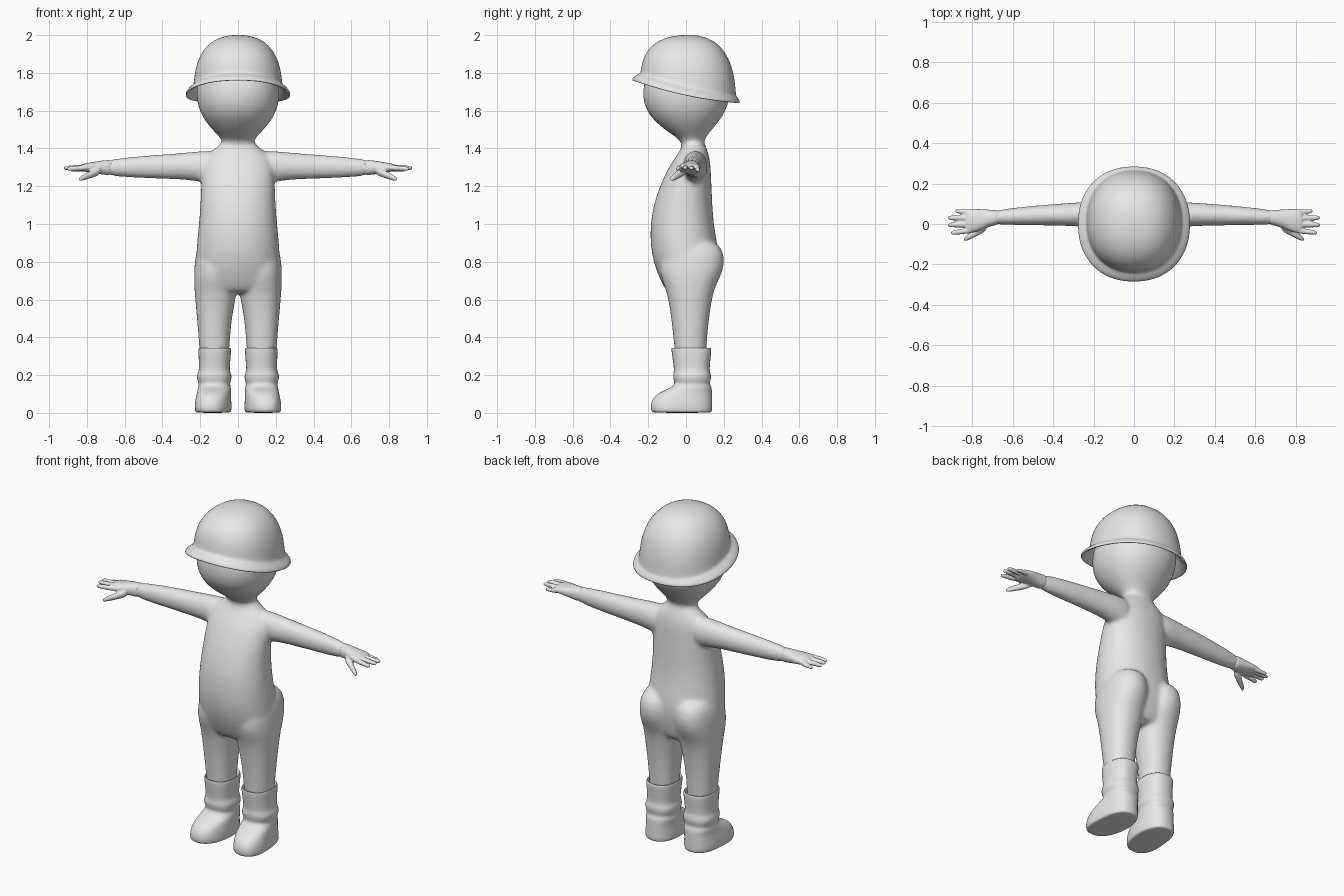
import bpy, bmesh, math

grey = bpy.data.materials.new("plain_grey")
grey.diffuse_color = (0.8, 0.8, 0.8, 1)


def loft(bm, axis, rings, side=1, n=24, p=2.25):
    """Closed skin over rings (position, a0, a1, b0, b1) along the z or x axis."""
    loops = []
    for s, a0, a1, b0, b1 in rings:
        loop = []
        for i in range(n):
            t = 2 * math.pi * i / n
            c, d = math.cos(t), math.sin(t)
            u = math.copysign(abs(c) ** (2 / p), c)
            v = math.copysign(abs(d) ** (2 / p), d)
            a = (a0 + a1) / 2 + u * (a1 - a0) / 2
            b = (b0 + b1) / 2 + v * (b1 - b0) / 2
            co = (a, b, s) if axis == "z" else (s, a, b)
            loop.append(bm.verts.new((co[0] * side, co[1], co[2])))
        loops.append(loop)
    skin(bm, loops)
    bm.faces.new(loops[0])
    bm.faces.new(loops[-1])


def skin(bm, loops):
    n = len(loops[0])
    for l0, l1 in zip(loops, loops[1:]):
        for i in range(n):
            j = (i + 1) % n
            bm.faces.new((l0[i], l0[j], l1[j], l1[i]))


def finish(name, bm, subdiv=1, voxel=0, smooth=0):
    bmesh.ops.recalc_face_normals(bm, faces=bm.faces)
    for f in bm.faces:
        f.smooth = True
    me = bpy.data.meshes.new(name)
    bm.to_mesh(me)
    bm.free()
    me.materials.append(grey)
    ob = bpy.data.objects.new(name, me)
    bpy.context.collection.objects.link(ob)
    if subdiv:
        m = ob.modifiers.new("round", "SUBSURF")
        m.levels = m.render_levels = subdiv
    if voxel:
        m = ob.modifiers.new("merge", "REMESH")
        m.mode = "VOXEL"
        m.voxel_size = voxel
        m.use_smooth_shade = True
        m = ob.modifiers.new("soften", "SMOOTH")
        m.factor = 0.5
        m.iterations = smooth
    return ob


# Body: torso, neck and head in one loft, blended with the legs and arms
trunk = [(0.63, 0.15, -0.09, 0.12), (0.66, 0.21, -0.115, 0.14), (0.75, 0.225, -0.158, 0.165),
         (0.85, 0.222, -0.185, 0.175), (0.95, 0.213, -0.191, 0.155), (1.05, 0.203, -0.183, 0.142),
         (1.15, 0.197, -0.158, 0.138), (1.25, 0.195, -0.118, 0.133), (1.32, 0.19, -0.08, 0.13),
         (1.37, 0.16, -0.045, 0.12), (1.40, 0.12, -0.025, 0.11), (1.43, 0.083, -0.02, 0.095),
         (1.455, 0.09, -0.045, 0.10), (1.50, 0.138, -0.115, 0.138), (1.55, 0.178, -0.172, 0.18),
         (1.60, 0.205, -0.21, 0.212), (1.66, 0.22, -0.23, 0.23), (1.74, 0.222, -0.228, 0.238),
         (1.84, 0.19, -0.19, 0.21), (1.91, 0.12, -0.11, 0.13)]
leg = [(0.92, 0.05, 0.18, -0.05, 0.14), (0.87, 0.012, 0.222, -0.12, 0.2),
       (0.78, 0.004, 0.232, -0.14, 0.206), (0.72, 0.004, 0.234, -0.135, 0.182),
       (0.66, 0.004, 0.232, -0.11, 0.152), (0.60, 0.012, 0.227, -0.094, 0.138),
       (0.50, 0.034, 0.218, -0.078, 0.122), (0.35, 0.045, 0.205, -0.062, 0.107),
       (0.12, 0.06, 0.19, -0.04, 0.1)]
arm = [(0.08, -0.02, 0.12, 1.2, 1.395), (0.2, -0.018, 0.113, 1.225, 1.387),
       (0.3, -0.01, 0.106, 1.236, 1.376), (0.5, -0.007, 0.092, 1.242, 1.362),
       (0.65, -0.005, 0.074, 1.249, 1.348), (0.72, 0.0, 0.062, 1.268, 1.33)]
bm = bmesh.new()
loft(bm, "z", [(z, -w, w, y0, y1) for z, w, y0, y1 in trunk], n=32, p=2.15)
for side in (1, -1):
    loft(bm, "z", leg, side)
    loft(bm, "x", arm, side, p=2)
finish("body", bm, 1, 0.011, 8)

# Hands: palm, four fingers and a thumb, each a tapered tube (x, y, z, radius)
palm = [(0.65, -0.002, 0.071, 1.252, 1.345), (0.72, -0.012, 0.07, 1.262, 1.336),
        (0.77, -0.036, 0.075, 1.27, 1.328), (0.81, -0.047, 0.076, 1.276, 1.321),
        (0.84, -0.042, 0.071, 1.283, 1.314)]
digits = [((0.80, 0.058, 1.293, 0.015), (0.885, 0.064, 1.285, 0.011)),
          ((0.80, 0.028, 1.298, 0.016), (0.922, 0.031, 1.295, 0.012)),
          ((0.80, -0.002, 1.300, 0.016), (0.922, -0.005, 1.297, 0.012)),
          ((0.79, -0.030, 1.299, 0.016), (0.907, -0.044, 1.292, 0.012)),
          ((0.72, -0.005, 1.287, 0.027), (0.842, -0.078, 1.236, 0.014))]
for side, label in ((1, "left"), (-1, "right")):
    bm = bmesh.new()
    loft(bm, "x", palm, side)
    for a, b in digits:
        rings = []
        for t, k in ((0, 1), (0.5, 1), (0.85, 1), (0.96, 0.8), (1, 0.4)):
            x, y, z, r = [u + (v - u) * t for u, v in zip(a, b)]
            r *= k
            rings.append((x, y - r, y + r, z - r, z + r))
        loft(bm, "x", rings, side, 12, 2)
    finish(label + "_hand", bm, 1, 0.005, 3)

# Boots: wide cuff, creased ankle, rounded foot turned slightly outward
boot = [(0.20, 0.055, 0.195, -0.05, 0.1), (0.335, 0.05, 0.198, -0.066, 0.115),
        (0.347, 0.04, 0.206, -0.075, 0.131), (0.340, 0.034, 0.211, -0.08, 0.137),
        (0.25, 0.043, 0.207, -0.066, 0.126), (0.222, 0.043, 0.208, -0.064, 0.126),
        (0.200, 0.033, 0.219, -0.07, 0.134), (0.175, 0.035, 0.217, -0.066, 0.132),
        (0.155, 0.043, 0.207, -0.06, 0.126), (0.135, 0.037, 0.213, -0.078, 0.136),
        (0.118, 0.036, 0.214, -0.12, 0.138), (0.095, 0.035, 0.217, -0.162, 0.139),
        (0.06, 0.033, 0.223, -0.186, 0.14), (0.025, 0.031, 0.226, -0.189, 0.141),
        (0.006, 0.034, 0.223, -0.184, 0.138), (0.0, 0.045, 0.212, -0.17, 0.128)]
for side, label in ((1, "left"), (-1, "right")):
    bm = bmesh.new()
    loft(bm, "z", boot, side, 24, 2.4)
    for v in bm.verts:
        if v.co.z < 0.15:
            v.co.x += side * 0.1 * max(0, -v.co.y)
    finish(label + "_boot", bm, 2)

# Helmet: domed crown, tilted flared brim with a rolled edge, open underneath
N = 48


def helmet_ring(bm, rx, yf, yb, height, p=2.2):
    loop = []
    for i in range(N):
        a = 2 * math.pi * i / N
        c, d = math.cos(a), math.sin(a)
        u = math.copysign(abs(c) ** (2 / p), c)
        t = math.copysign(abs(d) ** (2 / p), d)
        y = (yf + yb) / 2 + t * (yb - yf) / 2
        loop.append(bm.verts.new((u * rx, y, height(t))))
    return loop


def band(t):
    return 1.73 - 0.06 * t + 0.015 * t * t


def brim(t):
    return 1.687 - 0.06 * t + 0.02 * t * t


bm = bmesh.new()
loops = []
for f, r in ((0.0, 0.06), (0.012, 0.22), (0.06, 0.43), (0.14, 0.6), (0.28, 0.76),
             (0.45, 0.875), (0.65, 0.95), (0.85, 0.985), (1.0, 1.0)):
    loops.append(helmet_ring(bm, 0.236 * r, 0.015 - 0.255 * r, 0.015 + 0.25 * r,
                             lambda t: 2.001 - (2.001 - band(t)) * f))
for rx, yf, yb, k, dz in ((0.243, -0.247, 0.268, 1.0, -0.008), (0.262, -0.268, 0.276, 0.4, 0.004),
                          (0.274, -0.282, 0.283, 0.1, 0.004), (0.279, -0.287, 0.286, 0, -0.003),
                          (0.274, -0.282, 0.282, 0, -0.010), (0.258, -0.264, 0.272, 0.2, -0.008),
                          (0.230, -0.236, 0.255, 0.8, -0.008), (0.212, -0.215, 0.235, 1, 0.02)):
    loops.append(helmet_ring(bm, rx, yf, yb, lambda t: brim(t) + k * (band(t) - brim(t)) + dz))
skin(bm, loops)
bm.faces.new(loops[0])
finish("helmet", bm, 1)
